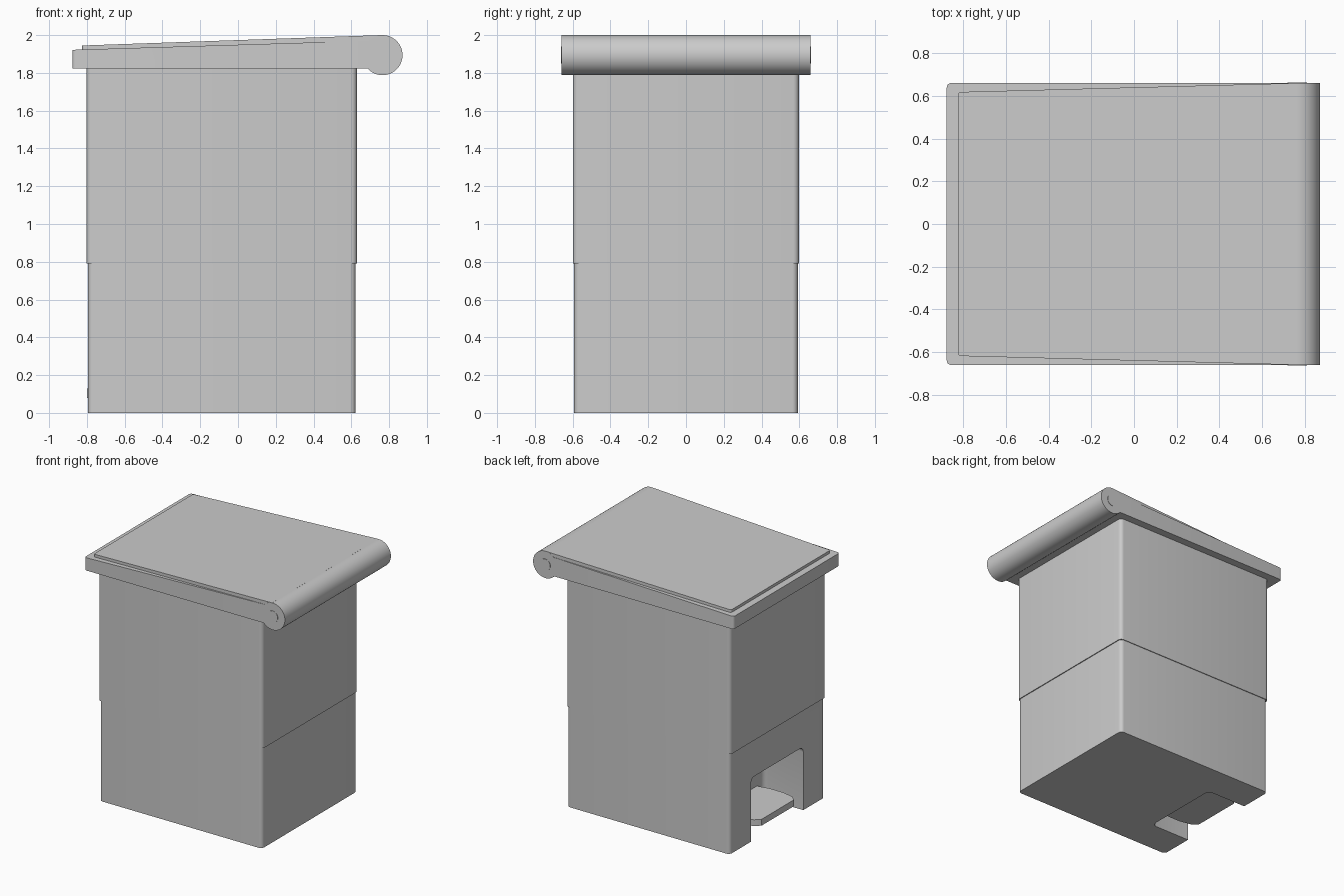
import bpy, bmesh, math

if "Cube" in bpy.data.objects:
    bpy.data.objects.remove(bpy.data.objects["Cube"])


def finish(bm, name):
    bmesh.ops.recalc_face_normals(bm, faces=bm.faces)
    me = bpy.data.meshes.new(name)
    bm.to_mesh(me)
    bm.free()
    ob = bpy.data.objects.new(name, me)
    bpy.context.collection.objects.link(ob)
    return ob


def smooth(ob):
    bpy.ops.object.select_all(action='DESELECT')
    ob.select_set(True)
    bpy.context.view_layer.objects.active = ob
    bpy.ops.object.shade_smooth_by_angle(angle=math.radians(35))


def prism(name, pts, lo, hi, axis, radius=0.0, pick=None):
    """Extrude a 2D outline: axis 'z' uses (x, y), axis 'y' uses (x, z)."""
    bm = bmesh.new()
    put = (lambda p, h: (p[0], p[1], h)) if axis == 'z' else (lambda p, h: (p[0], h, p[1]))
    face = bm.faces.new([bm.verts.new(put(p, lo)) for p in pts])
    ext = bmesh.ops.extrude_face_region(bm, geom=[face])
    for v in ext['geom']:
        if isinstance(v, bmesh.types.BMVert):
            v.co = put((v.co.x, v.co.y if axis == 'z' else v.co.z), hi)
    if radius:
        edges = [e for e in bm.edges if pick(e)]
        bmesh.ops.bevel(bm, geom=edges, offset=radius, segments=5, profile=0.5, affect='EDGES')
    return finish(bm, name)


def vertical(e):
    d = e.verts[0].co - e.verts[1].co
    return abs(d.x) < 1e-4 and abs(d.y) < 1e-4


def rect(x0, x1, y):
    return [(x0, -y), (x1, -y), (x1, y), (x0, y)]


def rod(name, x, z, r, half):
    pts = [(x + r * math.cos(i * math.tau / 64), z + r * math.sin(i * math.tau / 64)) for i in range(64)]
    return prism(name, pts, -half, half, 'y')


# Body in two slightly stepped sections
upper = prism("upper_body", rect(-0.803, 0.63, 0.598), 0.79, 1.83, 'z', 0.03, vertical)
lower = prism("lower_body", rect(-0.795, 0.623, 0.592), 0.0, 0.80, 'z', 0.03, vertical)

# Foot recess in the -x side
cutter = prism("recess_cutter", rect(-1.2, -0.45, 0.325), -0.3, 0.5, 'z', 0.04, lambda e: True)
cutter.hide_render = True
cutter.hide_viewport = False
cutter.display_type = 'WIRE'
mod = lower.modifiers.new("recess", 'BOOLEAN')
mod.operation = 'DIFFERENCE'
mod.object = cutter
mod.solver = 'EXACT'
bpy.context.view_layer.objects.active = lower
bpy.ops.object.modifier_apply(modifier=mod.name)
bpy.data.objects.remove(cutter)

# Pedal inside the recess
half = [(-0.44, 0.24), (-0.55, 0.26), (-0.66, 0.26), (-0.76, 0.24), (-0.80, 0.20)]
pedal = prism("pedal", half + [(x, -y) for x, y in reversed(half)], 0.08, 0.13, 'z')

# Lid: base slab with slightly sloping top
slab = prism("lid_rim",
             [(-0.877, 1.822), (-0.877, 1.922), (0.75, 1.972), (0.75, 1.822)],
             -0.66, 0.66, 'y', 0.02,
             lambda e: vertical(e) and e.verts[0].co.x < 0)

# Raised lid panel, tapering into the rim towards the hinge
bm = bmesh.new()
bmesh.ops.create_cube(bm, size=2)
for v in bm.verts:
    side = v.co.y
    if v.co.x < 0:
        v.co = (-0.825, side * 0.618, 1.945 if v.co.z > 0 else 1.90)
    else:
        v.co = (0.76, side * 0.66, 2.0 if v.co.z > 0 else 1.90)
bmesh.ops.bevel(bm, geom=[e for e in bm.edges if vertical(e) and e.verts[0].co.x < 0],
                offset=0.015, segments=4, profile=0.5, affect='EDGES')
panel = finish(bm, "lid_panel")

# Hinge barrel and its pin
barrel = rod("hinge_barrel", 0.765, 1.894, 0.106, 0.66)
pin = rod("hinge_pin", 0.765, 1.894, 0.045, 0.663)

for ob in (upper, lower, pedal, slab, panel, barrel, pin):
    smooth(ob)
